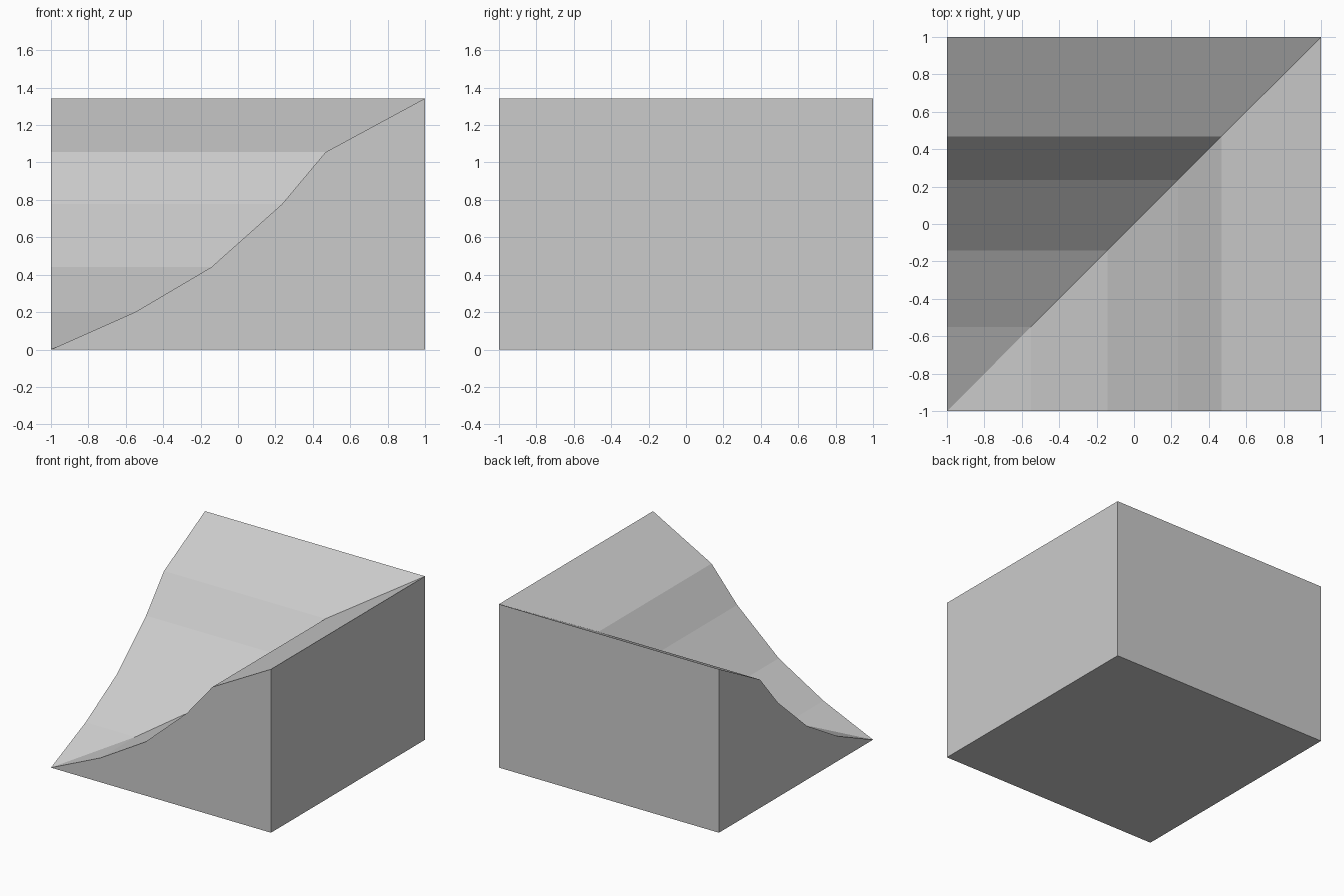
import bpy, bmesh

if "Cube" in bpy.data.objects:
    bpy.data.objects.remove(bpy.data.objects["Cube"])

# Rising slope profile: (distance across, height)
PROFILE = [(-1, 0), (-0.55, 0.20), (-0.143, 0.44), (0.235, 0.777), (0.468, 1.055), (1, 1.343)]

bm = bmesh.new()

# Profile swept along the front edge, the left edge and the diagonal valley
valley = [bm.verts.new((p, p, z)) for p, z in PROFILE]
front = valley[:1] + [bm.verts.new((p, -1, z)) for p, z in PROFILE[1:]]
left = valley[:1] + [bm.verts.new((-1, p, z)) for p, z in PROFILE[1:]]

# Base corners below the high walls
front_base = bm.verts.new((1, -1, 0))
left_base = bm.verts.new((-1, 1, 0))
back_base = bm.verts.new((1, 1, 0))

# Sloping strips on both sides of the valley
for edge in (front, left):
    bm.faces.new((valley[0], edge[1], valley[1]))
    for i in range(1, len(PROFILE) - 1):
        bm.faces.new((valley[i], edge[i], edge[i + 1], valley[i + 1]))

# Profiled side walls and tall rectangular walls
for edge, base in ((front, front_base), (left, left_base)):
    bm.faces.new(edge + [base])
    bm.faces.new((base, edge[-1], valley[-1], back_base))

# Underside
bm.faces.new((valley[0], left_base, back_base, front_base))

bmesh.ops.recalc_face_normals(bm, faces=bm.faces)
mesh = bpy.data.meshes.new("inner_corner_slope")
bm.to_mesh(mesh)
bm.free()
bpy.context.collection.objects.link(bpy.data.objects.new("inner_corner_slope", mesh))
